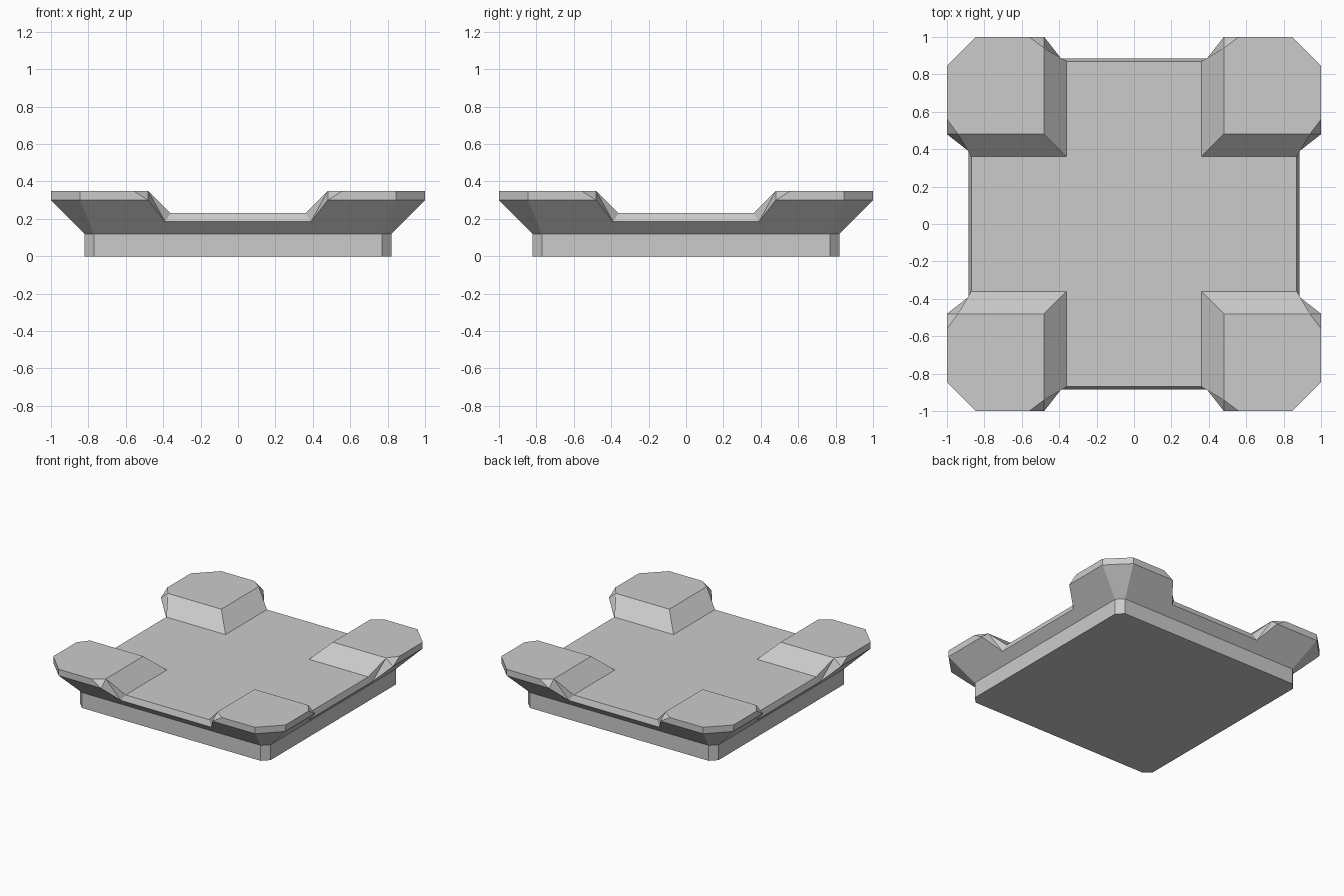
import bpy, bmesh

cube = bpy.data.objects.get("Cube")
if cube:
    bpy.data.objects.remove(cube)

# Plain stone colour
stone = bpy.data.materials.new("light grey")
stone.use_nodes = True
colour = (0.6, 0.6, 0.6, 1)
stone.diffuse_color = colour
stone.node_tree.nodes["Principled BSDF"].inputs["Base Color"].default_value = colour

# Heights, bottom to top
STEP, LIP, FLOOR, RIM, TOP = 0.12, 0.185, 0.23, 0.30, 0.35

bm = bmesh.new()
verts = {}


def vert(p):
    key = tuple(round(c, 4) for c in p)
    if key not in verts:
        verts[key] = bm.verts.new(key)
    return verts[key]


def face(*points):
    bm.faces.new([vert(p) for p in points])


def swap(p):
    return (p[1], p[0], p[2])


def both(*points):
    """One face and its twin across the diagonal."""
    face(*points)
    face(*[swap(p) for p in points])


def across(*points):
    """A face spanning the diagonal, given by its points on one side."""
    ends = [swap(p) for p in reversed(points) if p[0] != p[1]]
    face(*points, *ends)


# Key points on the back edge of one quadrant
foot_mid, foot_end = (0, 0.82, 0), (0.77, 0.82, 0)
step_mid, step_end = (0, 0.82, STEP), (0.77, 0.82, STEP)
lip_mid, lip_end = (0, 0.885, LIP), (0.39, 0.885, LIP)
floor_mid, floor_end = (0, 0.87, FLOOR), (0.36, 0.87, FLOOR)
rim_start, rim_end = (0.48, 1, RIM), (0.845, 1, RIM)
top_start, top_end = (0.56, 1, TOP), (0.845, 1, TOP)
shoulder = (0.48, 0.94, TOP)
block_top, block_foot = (0.48, 0.48, TOP), (0.36, 0.36, FLOOR)

# Foot wall, flared underside and floor lip
both(foot_mid, foot_end, step_end, step_mid)
both(step_mid, step_end, rim_end, rim_start, lip_end, lip_mid)
both(lip_mid, lip_end, floor_end, floor_mid)

# Corner block: rim, clipped shoulder and inner slope
both(rim_start, rim_end, top_end, top_start)
both(rim_start, top_start, shoulder)
both(lip_end, rim_start, shoulder)
both(lip_end, shoulder, floor_end)
both(floor_end, shoulder, block_top, block_foot)

# Chamfered corner, from foot to rim
for low, high in ((foot_end, step_end), (step_end, rim_end), (rim_end, top_end)):
    face(low, swap(low), swap(high), high)

# Underside, floor and block top
across((0, 0, 0), foot_mid, foot_end)
face((0, 0, FLOOR), floor_mid, floor_end, block_foot,
     swap(floor_end), swap(floor_mid))
across(block_top, shoulder, top_start, top_end)

# Mirror the quadrant to all four corners
for axis in range(2):
    geom = bm.verts[:] + bm.edges[:] + bm.faces[:]
    bmesh.ops.mirror(bm, geom=geom, axis="XYZ"[axis], merge_dist=0.0005)
bmesh.ops.remove_doubles(bm, verts=bm.verts, dist=0.0005)
bmesh.ops.dissolve_limit(bm, angle_limit=0.005, verts=bm.verts, edges=bm.edges)
bmesh.ops.recalc_face_normals(bm, faces=bm.faces)

mesh = bpy.data.meshes.new("platform")
bm.to_mesh(mesh)
bm.free()
mesh.materials.append(stone)
platform = bpy.data.objects.new("platform", mesh)
bpy.context.collection.objects.link(platform)
